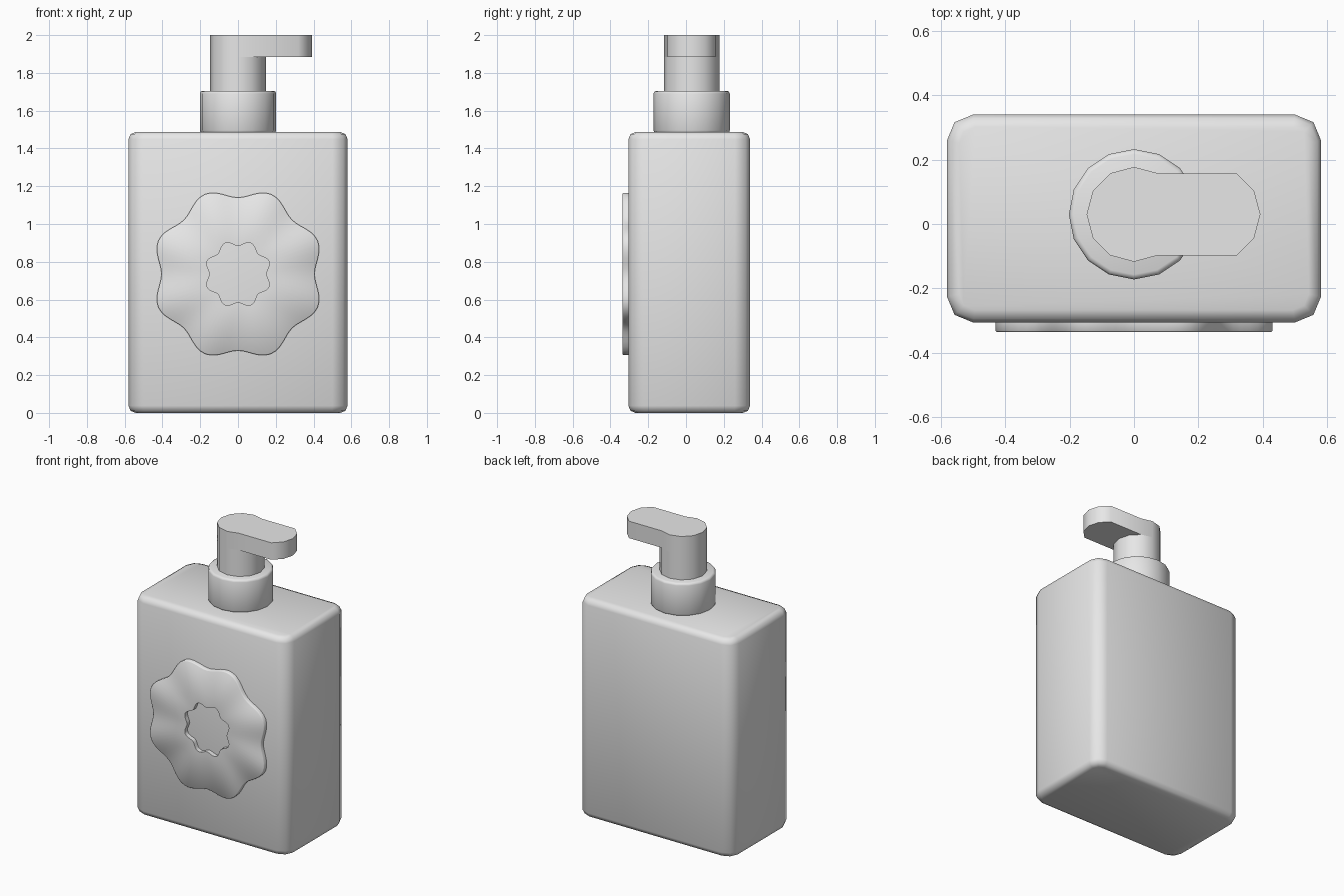
import bpy, bmesh
from math import sin, cos, pi, radians

cube = bpy.data.objects.get("Cube")
if cube:
    bpy.data.objects.remove(cube, do_unlink=True)

grey = bpy.data.materials.new("plain grey")
grey.use_nodes = True
grey.diffuse_color = (0.8, 0.8, 0.8, 1)
grey.node_tree.nodes["Principled BSDF"].inputs["Base Color"].default_value = (0.8, 0.8, 0.8, 1)

PUMP_Y = 0.03
BODY_Y = 0.017


def finish(name, bm):
    bmesh.ops.recalc_face_normals(bm, faces=bm.faces)
    mesh = bpy.data.meshes.new(name)
    bm.to_mesh(mesh)
    bm.free()
    mesh.materials.append(grey)
    obj = bpy.data.objects.new(name, mesh)
    bpy.context.collection.objects.link(obj)
    bpy.ops.object.select_all(action='DESELECT')
    obj.select_set(True)
    bpy.context.view_layer.objects.active = obj
    bpy.ops.object.shade_smooth_by_angle(angle=radians(50))
    return obj


def prism(name, outline, z0, z1, bevel=0.0):
    """Upright prism from a plan outline, with optional rounded rims."""
    bm = bmesh.new()
    low = [bm.verts.new((x, y, z0)) for x, y in outline]
    high = [bm.verts.new((x, y, z1)) for x, y in outline]
    n = len(outline)
    caps = [bm.faces.new(low[::-1]), bm.faces.new(high)]
    for i in range(n):
        j = (i + 1) % n
        bm.faces.new((low[i], low[j], high[j], high[i]))
    if bevel:
        rims = [e for f in caps for e in f.edges]
        bmesh.ops.bevel(bm, geom=rims, offset=bevel, segments=2,
                        profile=0.5, affect='EDGES')
    return finish(name, bm)


def arc(cx, cy, r, start, end, steps):
    angles = [radians(start + (end - start) * i / steps) for i in range(steps + 1)]
    return [(cx + r * cos(a), cy + r * sin(a)) for a in angles]


# Bottle body: rectangle with rounded upright corners and soft rims
r = 0.08
hx, hy = 0.58 - r, 0.322 - r
body = []
for k, (sx, sy) in enumerate([(1, 1), (-1, 1), (-1, -1), (1, -1)]):
    body += arc(sx * hx, BODY_Y + sy * hy, r, 90 * k, 90 * k + 90, 2)
prism("bottle_body", body, 0, 1.487, 0.038)

# Pump: collar, stem and the spout head that sits on it
prism("pump_collar", arc(0, PUMP_Y, 0.202, 0, 360, 16)[:-1], 1.48, 1.705, 0.015)
prism("pump_stem", arc(0, PUMP_Y, 0.147, 0, 360, 12)[:-1], 1.69, 1.885)
head = arc(0, PUMP_Y, 0.147, 60, 300, 8) + arc(0.245, PUMP_Y, 0.147, -60, 60, 4)
prism("pump_head", head, 1.885, 2.0)


# Flower plate: scalloped ring standing proud of the front
def scallop(mean, wave, count=96):
    pts = []
    for i in range(count):
        a = 2 * pi * i / count
        rad = mean - wave * cos(8 * a)
        pts.append((rad * cos(a), 0.735 + rad * sin(a)))
    return pts


bm = bmesh.new()
outer, inner = scallop(0.431, 0.026), scallop(0.163, 0.014)
loops = [[bm.verts.new((x, y, z)) for x, z in shape]
         for shape, y in ((outer, -0.300), (outer, -0.331), (inner, -0.335), (inner, -0.300))]
# Slightly softened outer rim
rim = [bm.verts.new((x * 0.99, -0.335, 0.735 + (z - 0.735) * 0.99)) for x, z in outer]
loops.insert(2, rim)
for a, b in zip(loops, loops[1:]):
    for i in range(len(a)):
        j = (i + 1) % len(a)
        bm.faces.new((a[i], a[j], b[j], b[i]))
finish("flower_plate", bm)
